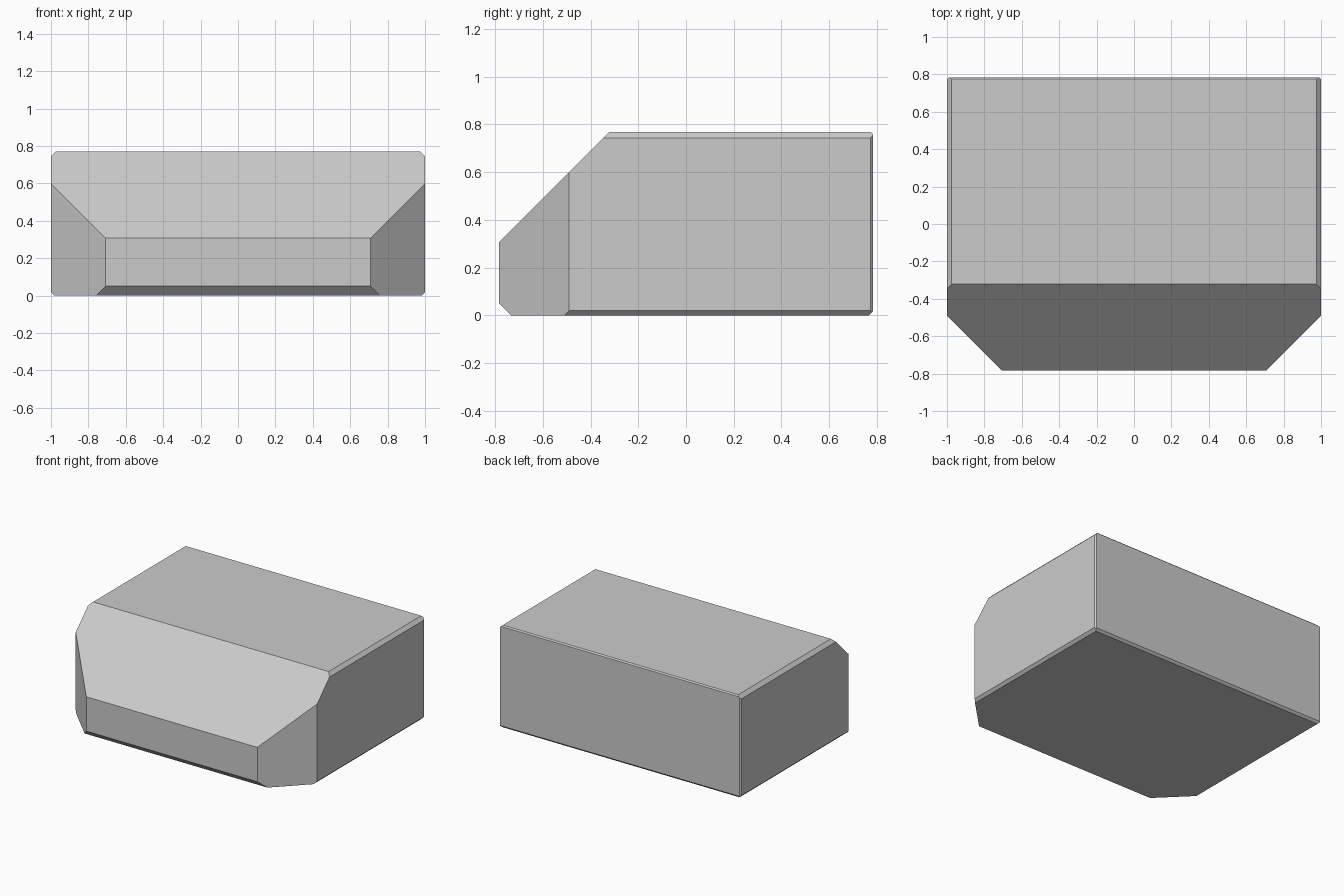
import bpy, bmesh
from mathutils import Vector

if "Cube" in bpy.data.objects:
    bpy.data.objects.remove(bpy.data.objects["Cube"])

W, D, H = 1.0, 0.783, 0.769   # half width, half depth, height

# Plain block standing on the ground
bm = bmesh.new()
bmesh.ops.create_cube(bm, size=1.0)
for v in bm.verts:
    v.co = (v.co.x * 2 * W, v.co.y * 2 * D, (v.co.z + 0.5) * H)


def chamfer(sx, sy, sz, size):
    """Slice off, at 45 degrees, the edge on the given sides (sign per axis)."""
    normal = Vector((sx, sy, sz))
    edge = Vector((sx * W, sy * D, H if sz > 0 else 0.0))
    point = edge - normal * size / 2
    geom = bm.verts[:] + bm.edges[:] + bm.faces[:]
    cut = bmesh.ops.bisect_plane(bm, geom=geom, dist=1e-6, plane_co=point,
                                 plane_no=normal, clear_outer=True)
    edges = [e for e in cut["geom_cut"] if isinstance(e, bmesh.types.BMEdge)]
    bmesh.ops.contextual_create(bm, geom=edges)


# Large front slopes
chamfer(0, -1, 1, 0.462)
for side in (-1, 1):
    chamfer(side, -1, 0, 0.292)
chamfer(0, -1, -1, 0.05)

# Fine bevels along the sides and back
for side in (-1, 1):
    chamfer(side, 0, 1, 0.025)
    chamfer(side, 0, -1, 0.019)
    chamfer(side, 1, 0, 0.009)
chamfer(0, 1, 1, 0.009)
chamfer(0, 1, -1, 0.016)

bmesh.ops.recalc_face_normals(bm, faces=bm.faces)
mesh = bpy.data.meshes.new("chamfered_block")
bm.to_mesh(mesh)
bm.free()
bpy.context.collection.objects.link(bpy.data.objects.new("chamfered_block", mesh))
